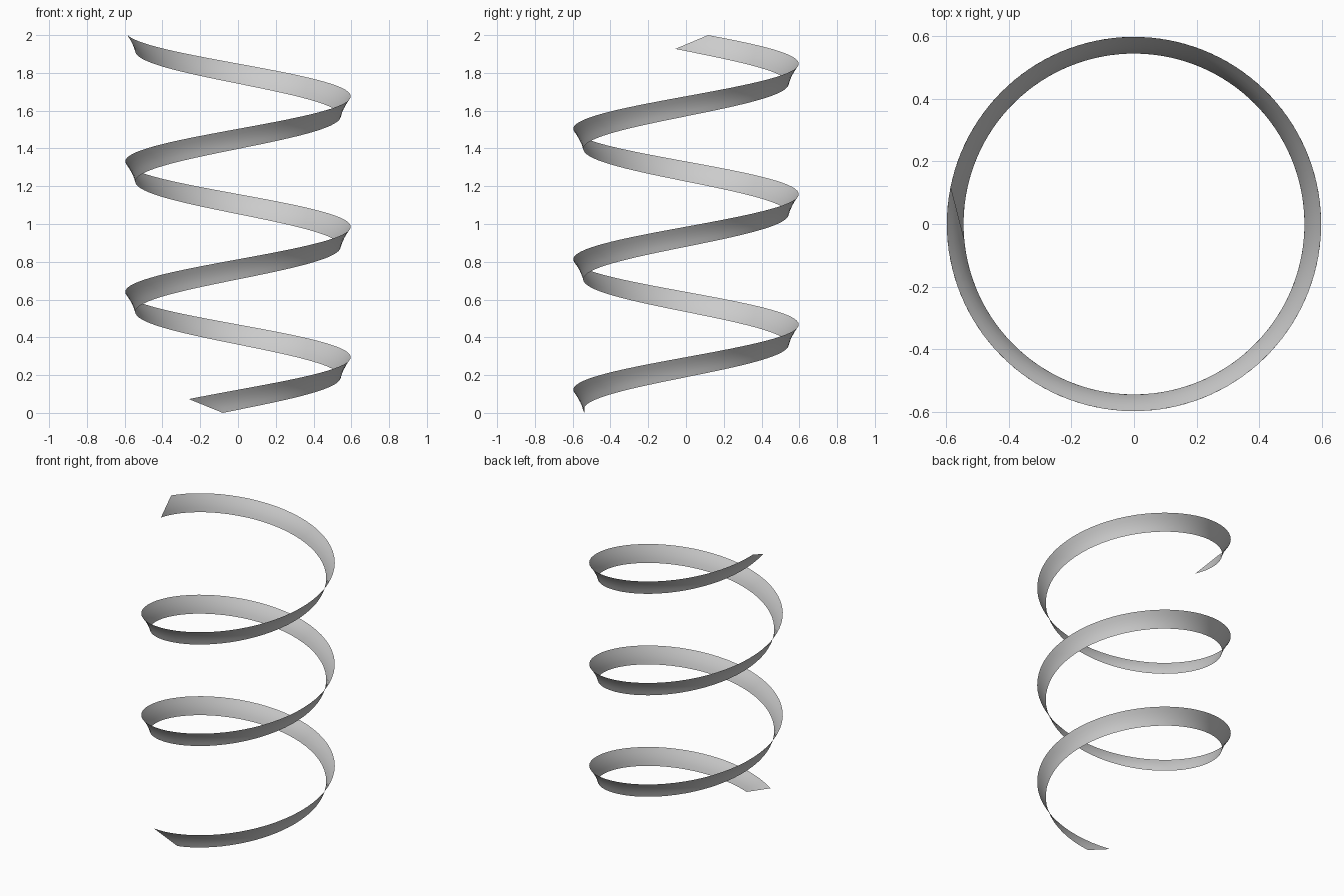
import bpy, bmesh
from math import radians, cos, sin
from mathutils import Vector

if "Cube" in bpy.data.objects:
    bpy.data.objects.remove(bpy.data.objects["Cube"])

# Ribbon rises counter-clockwise; its straight cross line leans back and outward
STEPS, ACROSS = 180, 4
START, SWEEP = radians(-98.5), radians(1004.5)
LEAN = radians(-17.3)
R_LOW, R_HIGH = 0.544, 0.597
RISE, LIFT = 1.927, 0.073


def rim(radius, angle, z):
    return Vector((radius * cos(angle), radius * sin(angle), z))


# Spiral ribbon strip
bm = bmesh.new()
rows = []
for i in range(STEPS + 1):
    t = i / STEPS
    a = START + SWEEP * t
    low = rim(R_LOW, a, RISE * t)
    high = rim(R_HIGH, a + LEAN, RISE * t + LIFT)
    rows.append([bm.verts.new(low.lerp(high, j / ACROSS)) for j in range(ACROSS + 1)])
for r0, r1 in zip(rows, rows[1:]):
    for j in range(ACROSS):
        f = bm.faces.new((r0[j], r1[j], r1[j + 1], r0[j + 1]))
        f.smooth = True

mesh = bpy.data.meshes.new("spiral_ribbon")
bm.to_mesh(mesh)
bm.free()
ribbon = bpy.data.objects.new("spiral_ribbon", mesh)
bpy.context.collection.objects.link(ribbon)
